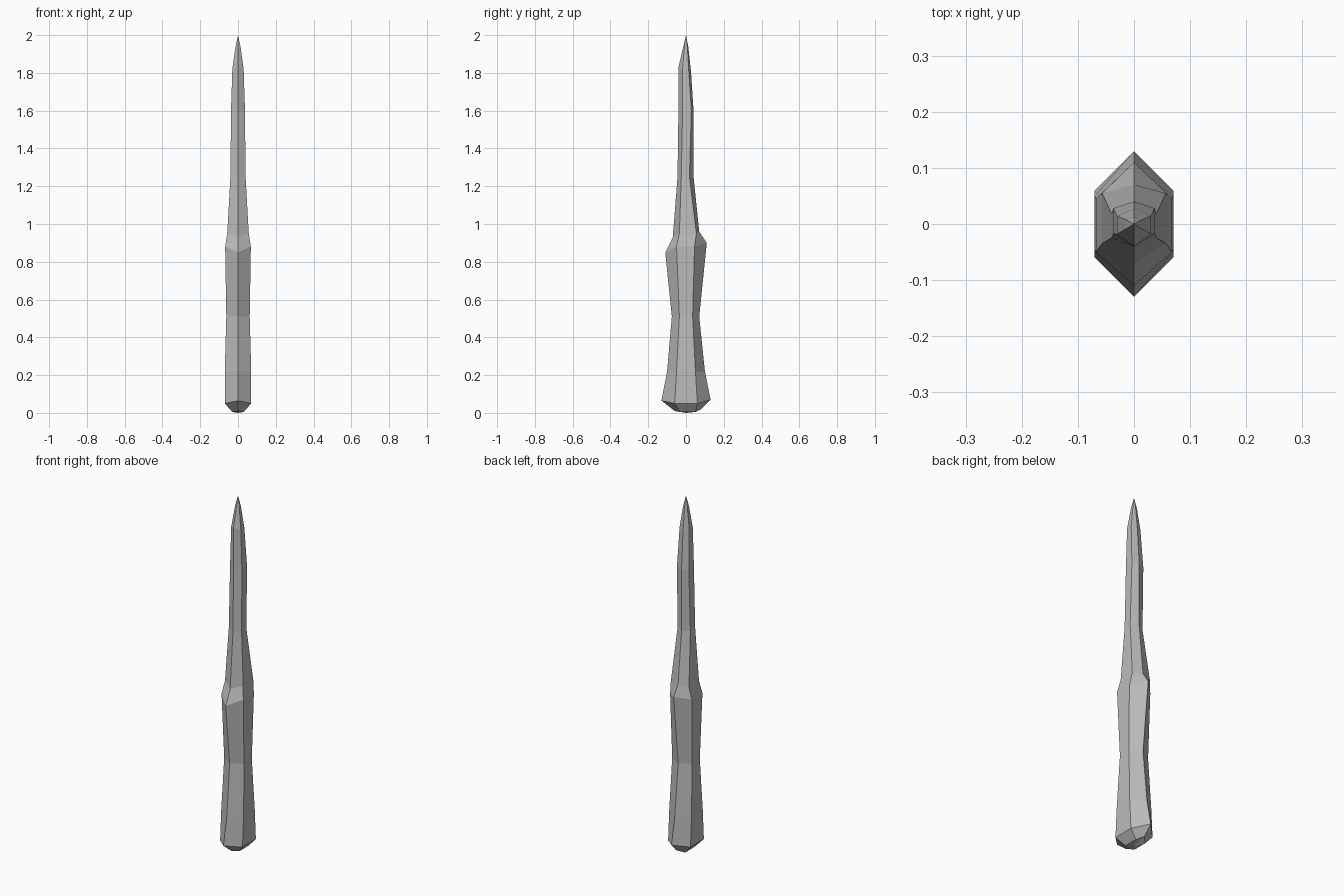
import bpy
import bmesh

if "Cube" in bpy.data.objects:
    bpy.data.objects.remove(bpy.data.objects["Cube"], do_unlink=True)

stone = bpy.data.materials.new("grey_stone")
stone.use_nodes = True
grey = (0.5, 0.5, 0.5, 1)
stone.diffuse_color = grey
stone.node_tree.nodes["Principled BSDF"].inputs["Base Color"].default_value = grey

# Six-sided sections: half width, side height, front and back side depth,
# then depth and height of the front ridge and of the back ridge
SECTIONS = [
    (0.030, 0.005, -0.03, 0.05, -0.06, 0.01, 0.08, 0.02),
    (0.070, 0.05, -0.06, 0.06, -0.13, 0.065, 0.13, 0.07),
    (0.070, 0.22, -0.05, 0.05, -0.10, 0.22, 0.10, 0.22),
    (0.062, 0.51, -0.035, 0.035, -0.075, 0.51, 0.07, 0.51),
    (0.068, 0.88, -0.05, 0.045, -0.11, 0.85, 0.11, 0.90),
    (0.057, 0.95, -0.035, 0.055, -0.07, 0.93, 0.07, 0.96),
    (0.040, 1.25, -0.025, 0.018, -0.045, 1.25, 0.04, 1.25),
    (0.037, 1.60, -0.018, 0.028, -0.04, 1.60, 0.04, 1.60),
    (0.030, 1.82, -0.018, 0.014, -0.04, 1.83, 0.027, 1.80),
    (0.013, 1.94, -0.008, 0.007, -0.014, 1.94, 0.012, 1.94),
]

bm = bmesh.new()
rings = []
for w, z, front, back, ridge_f, zf, ridge_b, zb in SECTIONS:
    points = [(0, ridge_f, zf), (w, front, z), (w, back, z),
              (0, ridge_b, zb), (-w, back, z), (-w, front, z)]
    rings.append([bm.verts.new(p) for p in points])

# Faceted sides
for low, high in zip(rings, rings[1:]):
    for i in range(6):
        j = (i + 1) % 6
        bm.faces.new((low[i], low[j], high[j], high[i]))

# Pointed tip and closed butt
tip = bm.verts.new((0, 0, 2))
butt = bm.verts.new((0, 0, 0))
for i in range(6):
    j = (i + 1) % 6
    bm.faces.new((rings[-1][i], rings[-1][j], tip))
    bm.faces.new((rings[0][j], rings[0][i], butt))

bmesh.ops.recalc_face_normals(bm, faces=bm.faces)
mesh = bpy.data.meshes.new("stone_spike")
bm.to_mesh(mesh)
bm.free()
mesh.materials.append(stone)
spike = bpy.data.objects.new("stone_spike", mesh)
bpy.context.collection.objects.link(spike)
